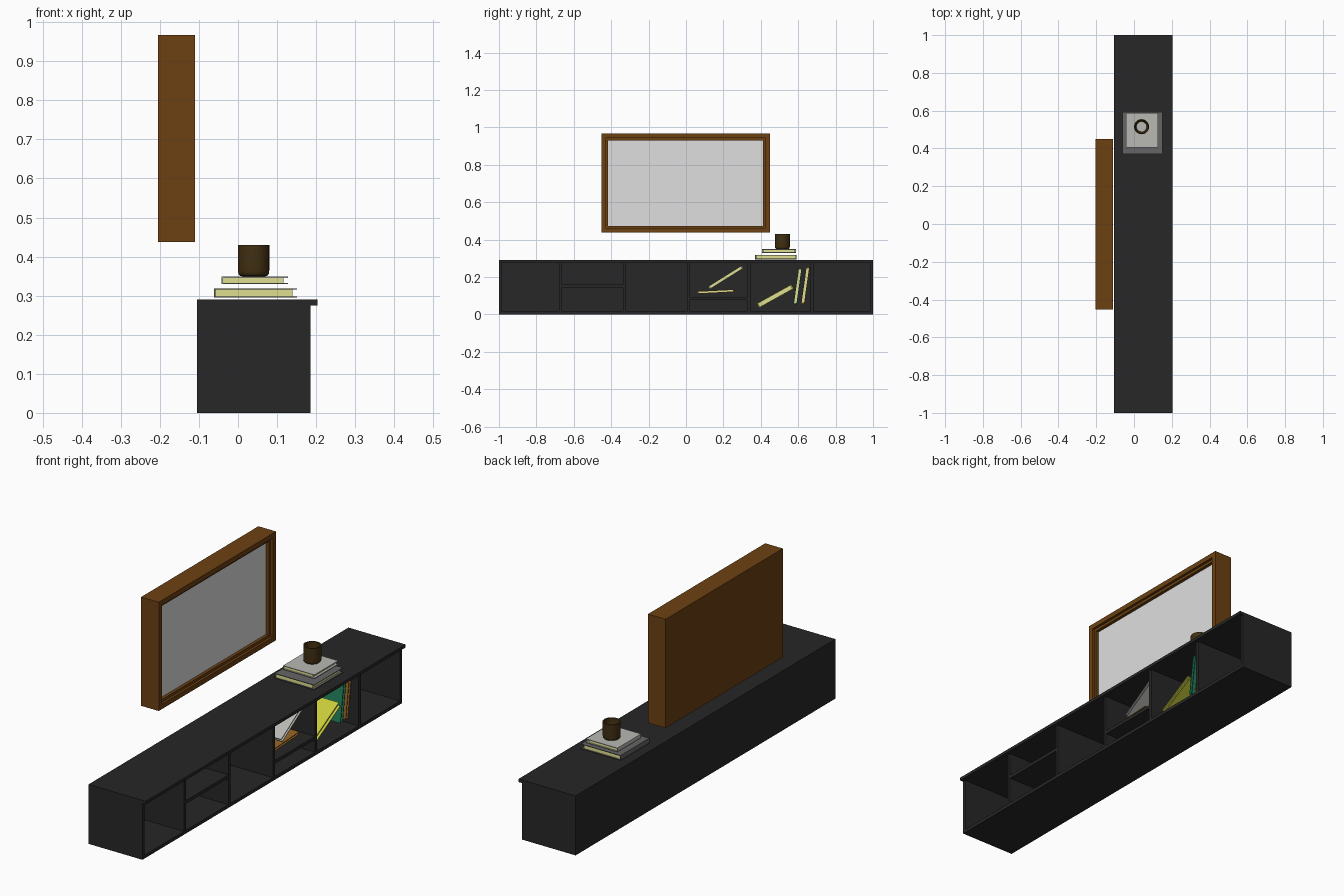
import bpy, bmesh, math
from mathutils import Matrix, Vector

old = bpy.data.objects.get("Cube")
if old:
    bpy.data.objects.remove(old)


def material(name, r, g, b):
    m = bpy.data.materials.new(name)
    m.use_nodes = True
    m.diffuse_color = (r, g, b, 1)
    node = m.node_tree.nodes["Principled BSDF"]
    node.inputs["Base Color"].default_value = (r, g, b, 1)
    node.inputs["Roughness"].default_value = 0.8
    return m


BLACK = material("black wood", .02, .02, .02)
BROWN = material("brown frame", .15, .053, .006)
WHITE = material("pale screen", .74, .74, .74)
PAGES = material("cream pages", .74, .74, .28)
CUP = material("dark brown cup", .054, .03, .006)
GREY = material("grey cover", .13, .13, .13)
LIGHT = material("light grey cover", .48, .48, .46)
YELLOW = material("yellow cover", .57, .6, .04)
GREEN = material("green cover", .015, .2, .1)
ORANGE = material("orange cover", .3, .13, .02)


def finish(name, bm, mats):
    mesh = bpy.data.meshes.new(name)
    bm.to_mesh(mesh)
    bm.free()
    for m in mats:
        mesh.materials.append(m)
    ob = bpy.data.objects.new(name, mesh)
    bpy.context.collection.objects.link(ob)
    return ob


def add_box(bm, lo, hi, index=0):
    lo, hi = Vector(lo), Vector(hi)
    mat = Matrix.Translation((lo + hi) / 2) @ Matrix.Diagonal((*(hi - lo), 1))
    verts = bmesh.ops.create_cube(bm, size=1, matrix=mat)["verts"]
    faces = {f for v in verts for f in v.link_faces}
    for f in faces:
        f.material_index = index
    return faces


def box(name, lo, hi, mat):
    bm = bmesh.new()
    add_box(bm, lo, hi)
    return finish(name, bm, [mat])


# Cabinet: open towards +x
BACK, FRONT, T = -.105, .185, .016
INNER = BACK + T
TOP, UNDER = .29, .275
box("cabinet_top", (BACK, -1, UNDER), (.203, 1, TOP), BLACK)
box("cabinet_bottom", (INNER, -1 + T, 0), (FRONT, 1 - T, T), BLACK)
box("cabinet_back", (BACK, -1, 0), (INNER, 1, UNDER), BLACK)
for side, y in (("right", -1), ("left", 1 - T)):
    box(f"cabinet_side_{side}", (INNER, y, 0), (FRONT, y + T, UNDER), BLACK)

dividers = [-.672, -.33, .013, .337, .673]
for i, y in enumerate(dividers):
    box(f"divider_{i + 1}", (INNER, y - T / 2, T), (FRONT, y + T / 2, UNDER), BLACK)
for name, i, z in (("upper_shelf", 0, .153), ("lower_shelf", 2, .086)):
    box(name, (INNER, dividers[i] + T / 2, z - T / 2),
        (FRONT, dividers[i + 1] - T / 2, z + T / 2), BLACK)

# Wall screen: deep box whose front steps inwards twice
bm = bmesh.new()
faces = add_box(bm, (-.205, -.453, .437), (-.11, .45, .967))
front = max(faces, key=lambda f: f.calc_center_median().x)
for width, depth in ((.024, .012), (.013, .015)):
    bmesh.ops.inset_region(bm, faces=[front], thickness=width, use_even_offset=True)
    front = bmesh.ops.extrude_discrete_faces(bm, faces=[front])["faces"][0]
    bmesh.ops.translate(bm, verts=front.verts, vec=(-depth, 0, 0))
front.material_index = 1
finish("wall_screen", bm, [BROWN, WHITE])


def book(name, centre, length, width, thick, cover, tilt=0):
    """Spine at -x, length along y, tilted about x."""
    bm = bmesh.new()
    x, y, z, c = width / 2, length / 2, thick / 2, .003
    add_box(bm, (-x, -y, z - c), (x, y, z))
    add_box(bm, (-x, -y, -z), (x, y, c - z))
    add_box(bm, (-x, -y, c - z), (c - x, y, z - c))
    add_box(bm, (c - x, .005 - y, c - z), (x - .012, y - .005, z - c), 1)
    ob = finish(name, bm, [cover, PAGES])
    ob.location = centre
    ob.rotation_euler.x = math.radians(tilt)


# Stacked books on the cabinet
book("large_stacked_book", (.045, .481, .307), .222, .212, .024, GREY)
book("small_stacked_book", (.043, .497, .339), .182, .17, .019, LIGHT)
# Books inside the compartments
book("leaning_grey_book", (.05, .212, .198), .21, .2, .018, LIGHT, 32)
book("flat_orange_book", (.05, .158, .122), .2, .2, .014, ORANGE, 3)
book("leaning_yellow_book", (.05, .477, .098), .21, .2, .026, YELLOW, 29)
book("upright_green_book", (.05, .597, .15), .196, .2, .019, GREEN, 82)
book("upright_orange_book", (.05, .638, .155), .2, .2, .019, ORANGE, 82)

# Cup: turned profile with a hollow middle
profile = [(.027, .349), (.035, .351), (.039, .356), (.04, .364), (.04, .43),
           (.034, .43), (.033, .364), (.027, .355)]
bm = bmesh.new()
ring = [bm.verts.new((r, 0, z)) for r, z in profile]
edges = [bm.edges.new((a, b)) for a, b in zip(ring, ring[1:] + ring[:1])]
bmesh.ops.spin(bm, geom=ring + edges, cent=(0, 0, 0), axis=(0, 0, 1),
               angle=math.tau, steps=32, use_merge=True)
bmesh.ops.remove_doubles(bm, verts=bm.verts, dist=.0001)
bmesh.ops.recalc_face_normals(bm, faces=bm.faces)
cup = finish("cup", bm, [CUP])
cup.location = (.04, .515, 0)
bpy.ops.object.select_all(action="DESELECT")
cup.select_set(True)
bpy.context.view_layer.objects.active = cup
bpy.ops.object.shade_smooth_by_angle(angle=math.radians(40))
